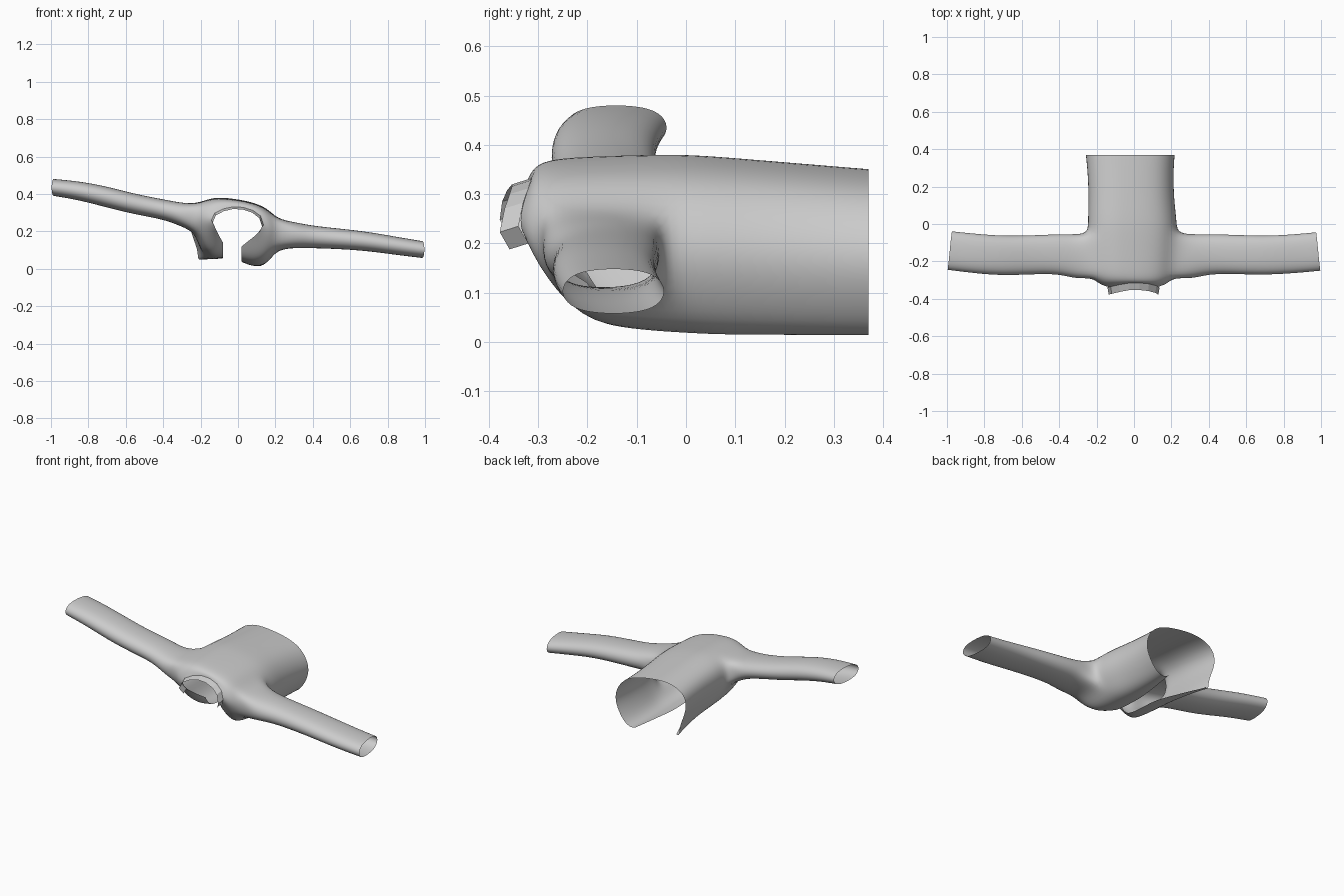
import bpy, bmesh, math
from mathutils import Vector

if "Cube" in bpy.data.objects:
    bpy.data.objects.remove(bpy.data.objects["Cube"])

# Cross-section of the body (x, z), from left front edge over the back to right front edge
MID = [(-.08, .055), (-.15, .05), (-.205, .105), (-.235, .19), (-.255, .27), (-.228, .35),
       (-.13, .387), (-.03, .377), (.06, .362), (.155, .33), (.215, .265), (.24, .18),
       (.21, .095), (.16, .025), (.09, .008), (.02, .035)]
# Neckline (x, y, z) in the same order
NECK = [(-.08, -.20, .14), (-.095, -.24, .165), (-.11, -.28, .195), (-.125, -.32, .225),
        (-.142, -.34, .26), (-.125, -.335, .297), (-.08, -.325, .32), (-.025, -.315, .332),
        (.03, -.315, .328), (.08, -.32, .312), (.12, -.33, .283), (.137, -.34, .235),
        (.115, -.32, .20), (.085, -.28, .17), (.05, -.24, .145), (.02, -.20, .12)]
# Rows along the body: y and blend towards the neckline
ROWS = [(.37, 0), (.28, 0), (.14, 0), (.02, 0), (-.045, .02), (-.12, .05), (-.2, .1),
        (-.275, .2), (-.305, .55), (-.33, 1)]
Y_END = [-.15, -.19, -.24, -.285]            # where the front panels stop
OPENING_SHIFT = {0: -.11, 1: -.06, 14: .015, 15: .045}
# Sleeve rings: x, y centre, y radius, z centre, z radius
LEFT = [(-.31, -.175, .122, .292, .06), (-.4, -.16, .108, .318, .052), (-.55, -.165, .106, .345, .053),
        (-.7, -.17, .108, .384, .055), (-.85, -.158, .108, .418, .049), (-.985, -.142, .105, .435, .044)]
RIGHT = [(.31, -.175, .122, .18, .066), (.4, -.16, .108, .17, .058), (.55, -.163, .107, .16, .053),
         (.7, -.168, .106, .146, .05), (.85, -.16, .106, .122, .047), (.985, -.147, .105, .103, .044)]


def body_point(j, i):
    y, t = ROWS[j]
    x, z = MID[i]
    h = max(0, y / .37)
    x = x * (1 - (.3 if x > 0 else .12) * h * (1 - h) + (.04 if x < 0 else -.06) * h * h)
    x += OPENING_SHIFT.get(i, 0) * h
    z -= .08 * z * h
    k = min(i, 15 - i)
    if k < 4:
        y = .37 - (.37 - y) * (.37 - Y_END[k]) / .675
    return Vector((x, y, z)).lerp(Vector(NECK[i]), t)


def to_object(bm, name):
    bmesh.ops.recalc_face_normals(bm, faces=bm.faces)
    me = bpy.data.meshes.new(name)
    bm.to_mesh(me)
    bm.free()
    ob = bpy.data.objects.new(name, me)
    bpy.context.collection.objects.link(ob)
    return ob


# Garment body with armholes left open
bm = bmesh.new()
n = len(MID)
g = [[bm.verts.new(body_point(j, i)) for i in range(n)] for j in range(len(ROWS))]
for j in range(len(ROWS) - 1):
    for i in range(n - 1):
        if 4 <= j <= 6 and i in (3, 4, 10, 11):
            continue
        bm.faces.new((g[j][i], g[j][i + 1], g[j + 1][i + 1], g[j + 1][i]))


# Sleeves grown out of the armholes
def sleeve(top, mid, low, rings):
    prev = [g[4][mid], g[4][top], g[5][top], g[6][top], g[7][top],
            g[7][mid], g[7][low], g[6][low], g[5][low], g[4][low]]
    for r, (x, yc, ry, zc, rz) in enumerate(rings):
        ring = []
        for k in range(10):
            a = math.tau * k / 10
            c, s = math.cos(a), math.sin(a)
            slant = .012 * c * math.copysign(1, x) if r == len(rings) - 1 else 0
            ring.append(bm.verts.new((x - slant,
                                      yc + 1.03 * ry * math.copysign(abs(c) ** .8, c),
                                      zc + 1.08 * rz * math.copysign(abs(s) ** .8, s))))
        for k in range(10):
            m = (k + 1) % 10
            bm.faces.new((prev[k], prev[m], ring[m], ring[k]))
        prev = ring


sleeve(5, 4, 3, LEFT)
sleeve(10, 11, 12, RIGHT)
bmesh.ops.delete(bm, geom=[v for v in bm.verts if not v.link_faces], context='VERTS')
for f in bm.faces:
    f.smooth = True
garment = to_object(bm, "body_and_sleeves")
sub = garment.modifiers.new("smooth", 'SUBSURF')
sub.levels = sub.render_levels = 2
sub.boundary_smooth = 'PRESERVE_CORNERS'

# Flat-faced collar band around the back of the neck
bm = bmesh.new()
rows = []
for dy, k in ((0, 1), (-.038, .95)):
    rows.append([bm.verts.new((x * k, y + dy, z - (.012 if dy else 0)))
                 for x, y, z in NECK[3:13]])
for i in range(len(rows[0]) - 1):
    bm.faces.new((rows[0][i], rows[0][i + 1], rows[1][i + 1], rows[1][i]))
to_object(bm, "collar")
